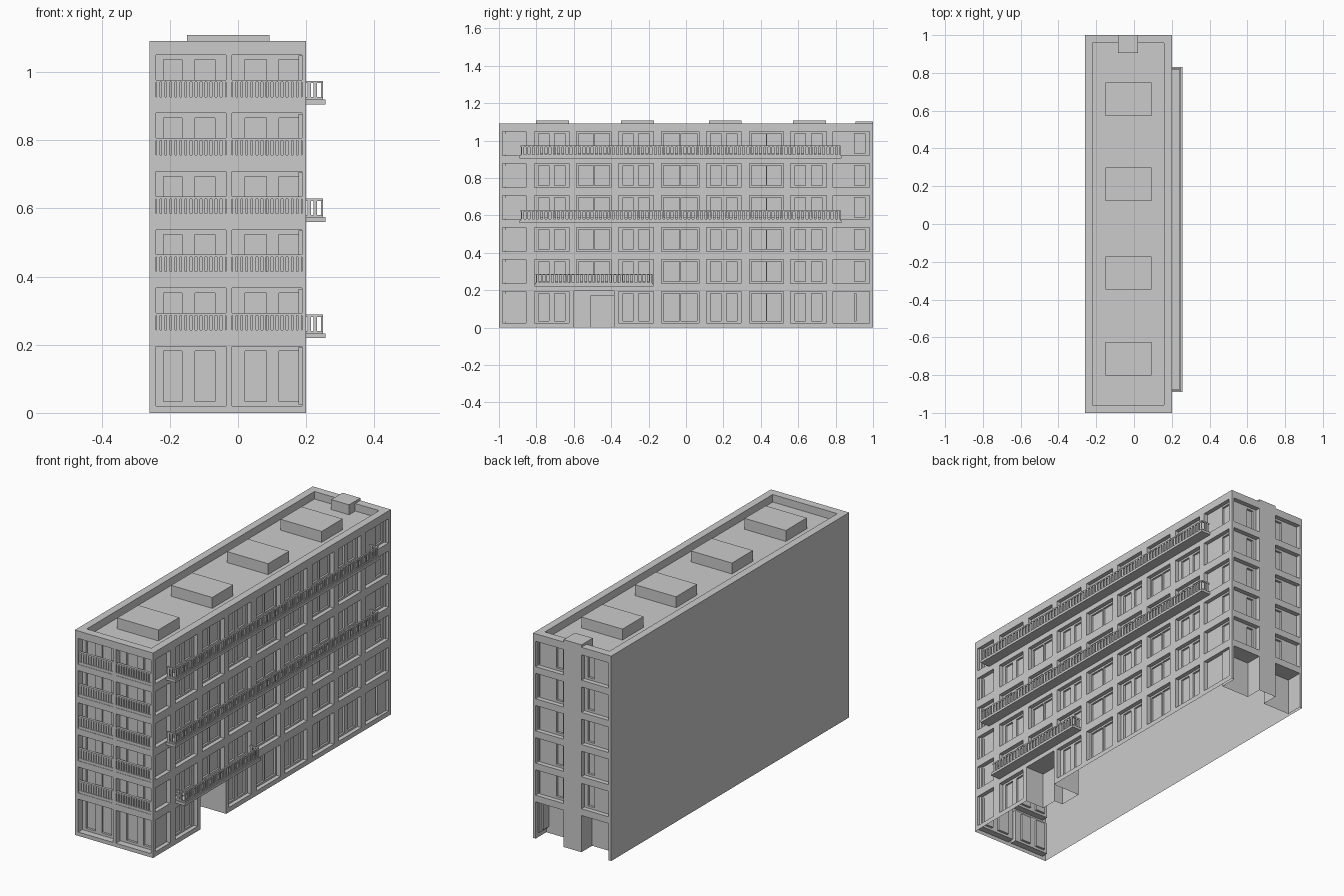
import bpy, bmesh
from mathutils import Vector

if "Cube" in bpy.data.objects:
    bpy.data.objects.remove(bpy.data.objects["Cube"])

X0, X1, Y0, Y1, H = -0.26, 0.20, -1.0, 1.0, 1.09
PITCH = 0.171
FLOORS = range(6)


def finish(bm, name):
    bmesh.ops.remove_doubles(bm, verts=bm.verts, dist=1e-5)
    me = bpy.data.meshes.new(name)
    bm.to_mesh(me)
    bm.free()
    ob = bpy.data.objects.new(name, me)
    bpy.context.collection.objects.link(ob)


def panel(bm, P, rect, d, holes):
    """Flat wall with recessed rectangles; each hole is (rect, depth, sub-holes)."""
    def quad(*pts):
        bm.faces.new([bm.verts.new(P(*p)) for p in pts])
    us = sorted({rect[0], rect[1]} | {u for h in holes for u in h[0][:2]})
    vs = sorted({rect[2], rect[3]} | {v for h in holes for v in h[0][2:]})
    for a, b in zip(us, us[1:]):
        for c, e in zip(vs, vs[1:]):
            mu, mv = (a + b) / 2, (c + e) / 2
            if not any(r[0] < mu < r[1] and r[2] < mv < r[3] for r, _, _ in holes):
                quad((a, c, d), (b, c, d), (b, e, d), (a, e, d))
    for r, depth, subs in holes:
        k = [(r[0], r[2]), (r[1], r[2]), (r[1], r[3]), (r[0], r[3])]
        for i in range(4):
            p, q = k[i], k[(i + 1) % 4]
            if p[1] == q[1] == 0:
                continue          # doorways have no sill
            quad((*p, d), (*q, d), (*q, d + depth), (*p, d + depth))
        panel(bm, P, r, d + depth, subs)


def box(bm, x0, x1, y0, y1, z0, z1):
    v = [bm.verts.new((x, y, z)) for x in (x0, x1) for y in (y0, y1) for z in (z0, z1)]
    for f in ((0, 1, 3, 2), (4, 6, 7, 5), (0, 4, 5, 1), (2, 3, 7, 6), (0, 2, 6, 4), (1, 5, 7, 3)):
        bm.faces.new([v[i] for i in f])


def rect_r(*a):
    return tuple(round(t, 4) for t in a)


# Building shell, open underneath
shell = bmesh.new()

# Front facade: two bays per floor, each with two panes
front = []
for f in FLOORS:
    top = 0.195 + f * PITCH
    bot = 0.02 if f == 0 else top - 0.138
    for u0, u1, panes in ((-0.241, -0.035, ((-0.218, -0.164), (-0.126, -0.068))),
                          (-0.018, 0.188, ((0.02, 0.083), (0.12, 0.18)))):
        subs = [(rect_r(a, b, bot + 0.013, top - 0.014), 0.012, []) for a, b in panes]
        front.append((rect_r(u0, u1, bot, top), 0.035, subs))
panel(shell, lambda u, v, d: Vector((u, Y0 + d, v)), (X0, X1, 0, H), 0, front)

# Right facade: alternating bays of windows and a ground floor entrance
COLS = ((-0.98, -0.855, 'plain'), (-0.81, -0.625, 'pair'), (-0.585, -0.40, 'wide'),
        (-0.36, -0.175, 'pair'), (-0.13, 0.07, 'wide'), (0.11, 0.295, 'pair'),
        (0.34, 0.52, 'wide'), (0.56, 0.75, 'pair'), (0.785, 0.98, 'end'))
right = []
for f in FLOORS:
    top = 0.193 + f * PITCH
    bot = 0.025 if f == 0 else top - 0.128
    for u0, u1, kind in COLS:
        if f == 0 and u0 == -0.585:
            door = ((-0.51, -0.385, 0, 0.17), 0.05, [])
            right.append(((-0.60, -0.385, 0, 0.195), 0.11, [door]))
            continue
        w, m = u1 - u0, 0.01
        spans = {'plain': [],
                 'pair': [(u0 + .12 * w, u0 + .42 * w), (u0 + .58 * w, u0 + .88 * w)],
                 'wide': [(u0 + .05 * w, u0 + .48 * w), (u0 + .52 * w, u0 + .95 * w)],
                 'end': [(0.90, 0.957)]}[kind]
        subs = [(rect_r(a, b, bot + m, top - m), 0.01, []) for a, b in spans]
        right.append((rect_r(u0, u1, bot, top), 0.022, subs))
panel(shell, lambda u, v, d: Vector((X1 - d, u, v)), (Y0, Y1, 0, H), 0, right)

# Back facade: windows either side of a central pier, open bays at ground level
back = []
for f in FLOORS:
    top = 0.195 + f * PITCH
    bot = top - 0.135 if f else 0
    for u0, u1, a, b in ((-0.185, -0.02, -0.08, -0.04), (0.085, 0.245, 0.105, 0.145)):
        subs = [(rect_r(a, b, bot + 0.012, top - 0.012), 0.012, [])] if f else []
        back.append((rect_r(u0, u1, bot, top), 0.025 if f else 0.09, subs))
panel(shell, lambda u, v, d: Vector((-u, Y1 - d, v)), (-X1, -X0, 0, H), 0, back)

# Blank left wall and sunken roof behind the parapet
panel(shell, lambda u, v, d: Vector((X0 + d, -u, v)), (Y0, Y1, 0, H), 0, [])
panel(shell, lambda u, v, d: Vector((u, v, H - d)), (X0, X1, Y0, Y1), 0,
      [((-0.22, 0.16, -0.957, 0.957), 0.04, [])])
finish(shell, "building_shell")

# Roof skylight boxes and the cap of the rear pier
roof = bmesh.new()
for y in (-0.713, -0.26, 0.21, 0.66):
    box(roof, -0.15, 0.092, y - 0.088, y + 0.088, 1.05, 1.108)
finish(roof, "roof_boxes")
cap = bmesh.new()
box(cap, -0.085, 0.02, 0.905, 1.0, 1.05, 1.103)
finish(cap, "rear_pier_cap")

# Railings set in the front window bays
rail = bmesh.new()
for f in range(1, 6):
    z = 0.195 + f * PITCH - 0.138
    for u0, u1 in ((-0.241, -0.035), (-0.018, 0.188)):
        box(rail, u0, u1, -0.998, -0.984, z, z + 0.015)
        box(rail, u0, u1, -0.998, -0.984, z + 0.058, z + 0.065)
        n = 14
        step = (u1 - u0) / n
        for i in range(n):
            c = u0 + (i + 0.5) * step
            box(rail, c - 0.005, c + 0.005, -0.995, -0.987, z + 0.015, z + 0.058)
finish(rail, "front_railings")

# Side balconies: slab, posts and rails round three sides
slabs, rails = bmesh.new(), bmesh.new()
for z, y0, y1 in ((0.905, -0.89, 0.832), (0.56, -0.89, 0.832), (0.219, -0.81, -0.173)):
    box(slabs, 0.2, 0.256, y0, y1, z, z + 0.014)
    a, b = y0 + 0.006, y1 - 0.006
    for r0, r1 in ((0.014, 0.021), (0.062, 0.069)):
        box(rails, 0.242, 0.25, a, b, z + r0, z + r1)
        for e in (a, b - 0.008):
            box(rails, 0.2, 0.242, e, e + 0.008, z + r0, z + r1)
    n = round((b - a) / 0.0225)
    step = (b - a) / n
    for i in range(n):
        c = a + (i + 0.5) * step
        box(rails, 0.243, 0.249, c - 0.006, c + 0.006, z + 0.02, z + 0.063)
    for x in (0.209, 0.226):
        for e in (a + 0.001, b - 0.007):
            box(rails, x - 0.005, x + 0.005, e, e + 0.006, z + 0.02, z + 0.063)
finish(slabs, "balcony_slabs")
finish(rails, "balcony_railings")
